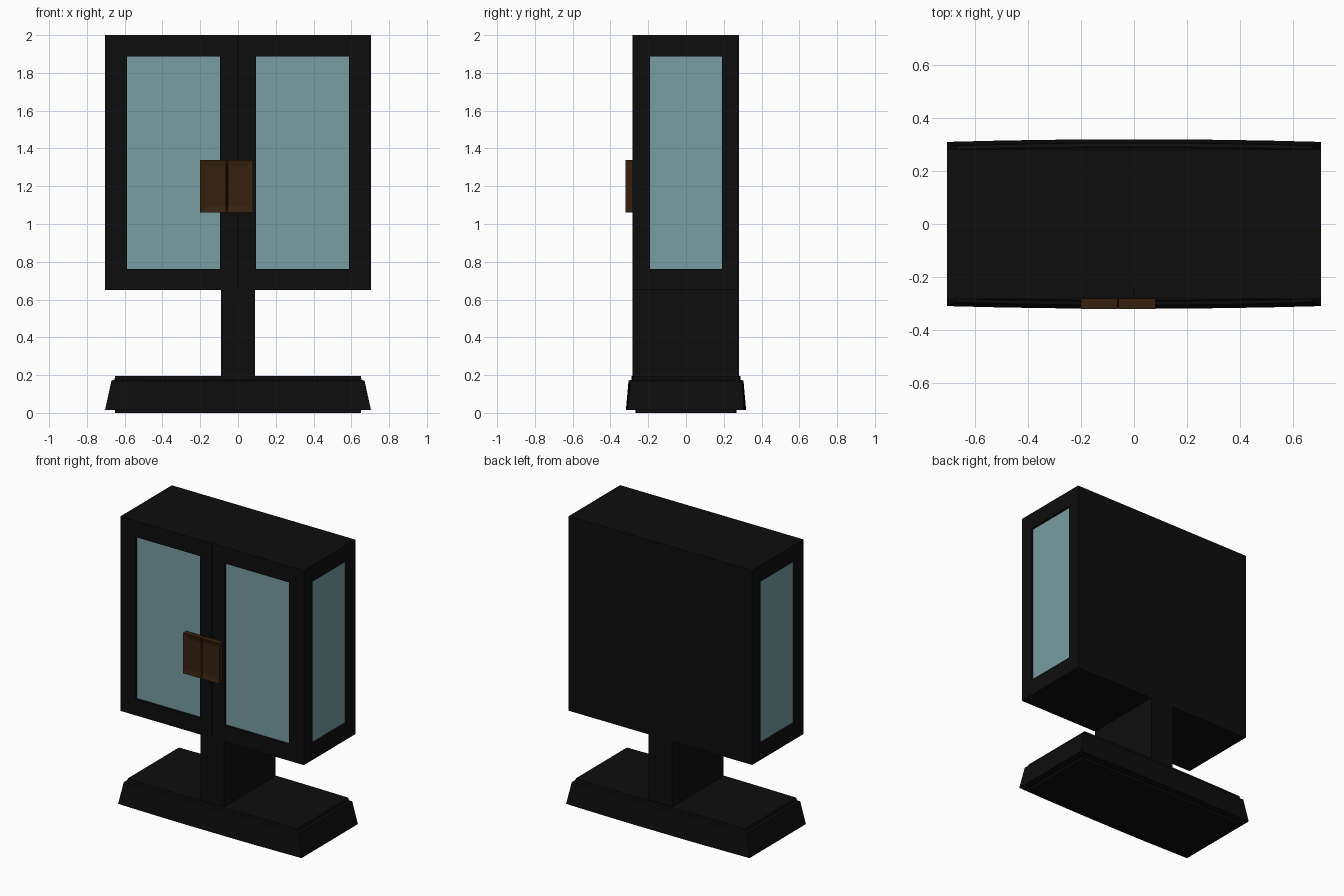
import bpy
import bmesh

cube = bpy.data.objects.get("Cube")
if cube:
    bpy.data.objects.remove(cube, do_unlink=True)


def material(name, rgb):
    m = bpy.data.materials.new(name)
    m.use_nodes = True
    m.diffuse_color = (*rgb, 1)
    m.node_tree.nodes["Principled BSDF"].inputs["Base Color"].default_value = (*rgb, 1)
    return m


BLACK = material("black paint", (0.004, 0.004, 0.004))
GLASS = material("pale teal glass", (0.19, 0.34, 0.355))
WOOD = material("dark brown wood", (0.037, 0.0155, 0.0045))


def finish(name, bm, mat):
    bmesh.ops.recalc_face_normals(bm, faces=bm.faces)
    mesh = bpy.data.meshes.new(name)
    bm.to_mesh(mesh)
    bm.free()
    mesh.materials.append(mat)
    obj = bpy.data.objects.new(name, mesh)
    bpy.context.scene.collection.objects.link(obj)
    return obj


def add_box(bm, x, y, z):
    """Add a box given (min, max) along each axis."""
    verts = bmesh.ops.create_cube(bm, size=1)["verts"]
    for v in verts:
        for i, (lo, hi) in enumerate((x, y, z)):
            v.co[i] = lo if v.co[i] < 0 else hi
    return verts


def box(name, x, y, z, mat):
    bm = bmesh.new()
    add_box(bm, x, y, z)
    return finish(name, bm, mat)


def frame(name, axis, u, z, inner_u, inner_z, depth):
    """Rectangular frame lying across x or y, made of two stiles and two rails."""
    bm = bmesh.new()
    for span, height in (((u[0], inner_u[0]), z), ((inner_u[1], u[1]), z),
                         (inner_u, (z[0], inner_z[0])), (inner_u, (inner_z[1], z[1]))):
        if axis == "x":
            add_box(bm, span, depth, height)
        else:
            add_box(bm, depth, span, height)
    return finish(name, bm, BLACK)


def bowed_loft(name, rings):
    """Stack rings (z, half length, half depth at ends, bow) into a solid."""
    steps = (-1, -0.74, -0.5, -0.26, 0.26, 0.5, 0.74, 1)
    bm = bmesh.new()
    loops = []
    for z, half, depth, bow in rings:
        edge = [(half * t, depth + bow * (1 - t * t)) for t in steps]
        outline = [(x, -y) for x, y in edge] + [(x, y) for x, y in reversed(edge)]
        loops.append([bm.verts.new((x, y, z)) for x, y in outline])
    for low, high in zip(loops, loops[1:]):
        for i in range(len(low)):
            j = (i + 1) % len(low)
            bm.faces.new((low[i], low[j], high[j], high[i]))
    bm.faces.new(loops[0])
    bm.faces.new(loops[-1])
    return finish(name, bm, BLACK)


# Foot: recessed sole, tapered body, stepped top
bowed_loft("foot", [
    (0, 0.65, 0.26, 0.008), (0.015, 0.65, 0.26, 0.008),
    (0.015, 0.704, 0.309, 0.01), (0.17, 0.67, 0.295, 0.01),
    (0.175, 0.655, 0.282, 0.008), (0.195, 0.65, 0.28, 0.008)])

# Pedestal
box("pedestal", (-0.09, 0.09), (-0.283, 0.28), (0.19, 0.655), BLACK)

# Cabinet shell
W, FRONT, BACK, LOW, TOP = 0.704, -0.283, 0.28, 0.65, 2.0
T = 0.04
box("cabinet_bottom", (-W, W), (FRONT + T, BACK), (LOW, LOW + T), BLACK)
box("cabinet_top", (-W, W), (FRONT + T, BACK), (TOP - T, TOP), BLACK)
box("cabinet_back", (-W, W), (BACK - T, BACK), (LOW + T, TOP - T), BLACK)

# Glazed sides and doors, one pair per side
PANE_Z = (0.763, 1.887)
RECESS = 0.015
for side, s in (("right", -1), ("left", 1)):
    def span(a, b):
        return tuple(sorted((s * a, s * b)))

    frame(side + "_side_frame", "y", (FRONT + T, BACK - T), (LOW + T, TOP - T),
          (-0.19, 0.19), PANE_Z, span(W - T, W))
    box(side + "_side_glass", span(W - T, W - RECESS), (-0.2, 0.2),
        (PANE_Z[0] - 0.01, PANE_Z[1] + 0.01), GLASS)
    frame(side + "_door_frame", "x", span(0.002, W), (LOW, TOP),
          span(0.095, 0.588), PANE_Z, (FRONT, FRONT + T))
    box(side + "_door_glass", span(0.09, 0.593), (FRONT + RECESS, FRONT + T),
        (PANE_Z[0] - 0.005, PANE_Z[1] + 0.005), GLASS)
box("door_stop", (-0.08, 0.08), (FRONT + T, FRONT + T + 0.02), (LOW + T, TOP - T), BLACK)


# Handle: two plates with shallow sunken panels meeting at a seam
def handle_plate(name, x):
    bm = bmesh.new()
    add_box(bm, x, (-0.319, FRONT), (1.06, 1.34))
    bm.normal_update()
    face = min(bm.faces, key=lambda f: f.calc_center_median().y)
    bmesh.ops.inset_individual(bm, faces=[face], thickness=0.045)
    # Stretch the inset panel towards the seam
    seam = -0.06
    for v in face.verts:
        if abs(v.co.x - seam) < 0.06:
            v.co.x = seam + (0.006 if x[0] > seam else -0.006)
        v.co.y += 0.008
    return finish(name, bm, WOOD)


handle_plate("right_handle_plate", (-0.2, -0.062))
handle_plate("left_handle_plate", (-0.058, 0.08))
